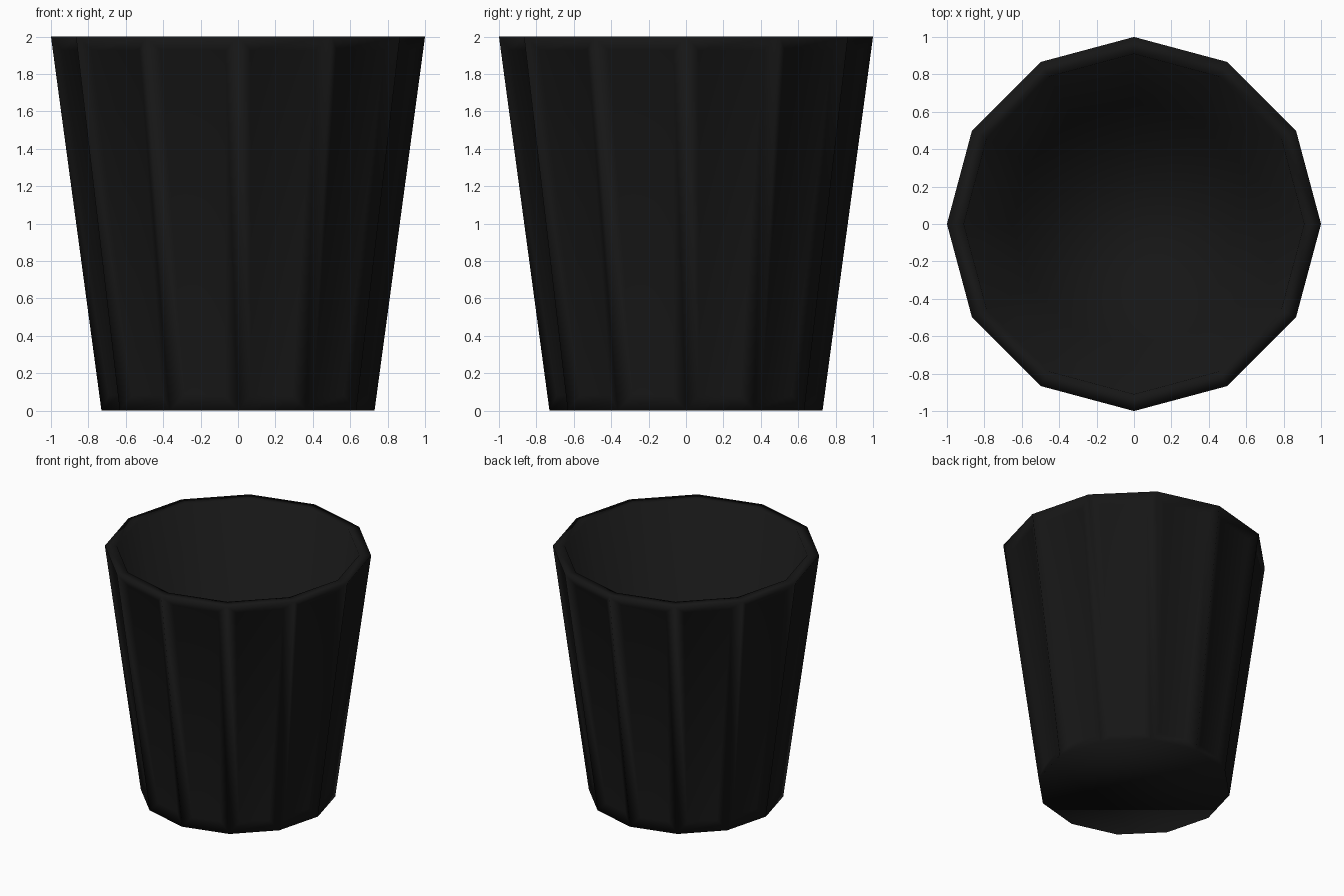
import bpy, bmesh, math

if "Cube" in bpy.data.objects:
    bpy.data.objects.remove(bpy.data.objects["Cube"])

SIDES = 12
# radius, height profile: outer foot, outer lip, inner lip, inner floor
PROFILE = [(0.73, 0.0), (1.0, 2.0), (0.91, 2.0), (0.65, 0.09)]


def ring(bm, r, z):
    return [bm.verts.new((r * math.cos(math.tau * i / SIDES),
                          r * math.sin(math.tau * i / SIDES), z))
            for i in range(SIDES)]


bm = bmesh.new()
rings = [ring(bm, r, z) for r, z in PROFILE]
bands = []
for a, b in zip(rings, rings[1:]):
    bands.append([bm.faces.new((a[i], a[(i + 1) % SIDES], b[(i + 1) % SIDES], b[i]))
                  for i in range(SIDES)])
bm.faces.new(rings[0][::-1])
bm.faces.new(rings[-1])
bm.normal_update()

# Shallow panels on the outer facets
bmesh.ops.inset_individual(bm, faces=bands[0], thickness=0.11, depth=-0.03)
for f in bm.faces:
    f.smooth = True

mesh = bpy.data.meshes.new("tapered_bin")
bm.to_mesh(mesh)
bm.free()
bin_obj = bpy.data.objects.new("tapered_bin", mesh)
bpy.context.collection.objects.link(bin_obj)

# Near-black plastic
mat = bpy.data.materials.new("black_plastic")
mat.diffuse_color = (0.008, 0.008, 0.008, 1)
mat.use_nodes = True
mat.node_tree.nodes["Principled BSDF"].inputs["Base Color"].default_value = mat.diffuse_color
mesh.materials.append(mat)
